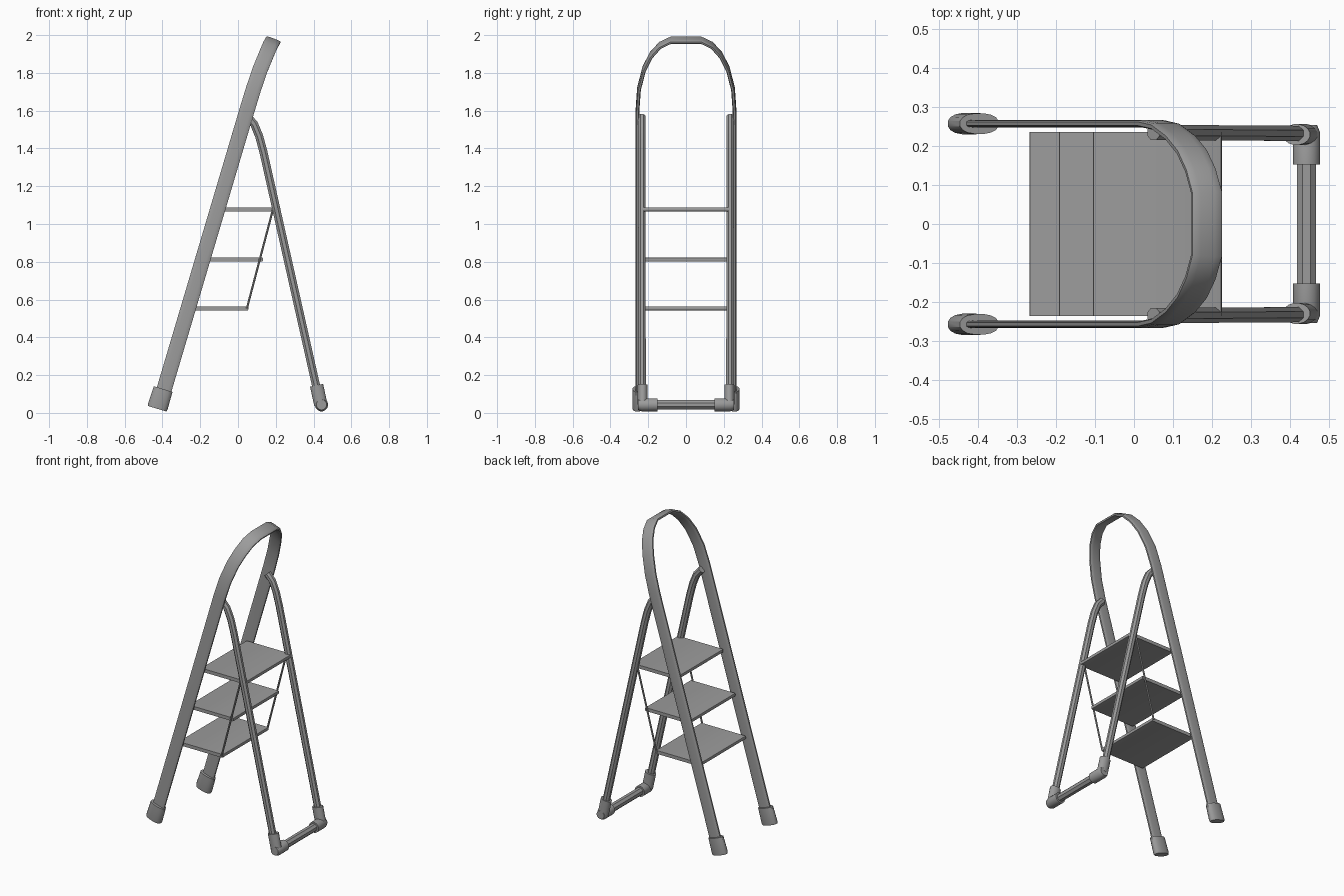
import bpy, bmesh, math
from mathutils import Vector

cube = bpy.data.objects.get("Cube")
if cube:
    bpy.data.objects.remove(cube, do_unlink=True)

GREY = (0.33, 0.33, 0.33, 1)
mat = bpy.data.materials.new("grey_metal")
mat.use_nodes = True
mat.diffuse_color = GREY
mat.node_tree.nodes["Principled BSDF"].inputs["Base Color"].default_value = GREY


def finish(name, bm, angle=35):
    bmesh.ops.recalc_face_normals(bm, faces=bm.faces)
    mesh = bpy.data.meshes.new(name)
    bm.to_mesh(mesh)
    bm.free()
    mesh.materials.append(mat)
    obj = bpy.data.objects.new(name, mesh)
    bpy.context.collection.objects.link(obj)
    bpy.ops.object.select_all(action='DESELECT')
    obj.select_set(True)
    bpy.context.view_layer.objects.active = obj
    bpy.ops.object.shade_smooth_by_angle(angle=math.radians(angle))
    return obj


def sweep(name, path, wide, thick, ref, sides=8, power=1.0, scales=None, angle=35):
    """Sweep a (super)elliptic section along a path; ref steers the wide axis."""
    pts = [Vector(p) for p in path]
    bm = bmesh.new()
    rings = []
    for i, p in enumerate(pts):
        t = Vector()
        if i > 0:
            t += (p - pts[i - 1]).normalized()
        if i < len(pts) - 1:
            t += (pts[i + 1] - p).normalized()
        t.normalize()
        u = Vector(ref)
        u = (u - t * u.dot(t)).normalized()
        v = t.cross(u)
        s = scales[i] if scales else 1
        ring = []
        for k in range(sides):
            a = 2 * math.pi * (k + 0.5) / sides
            c, d = math.cos(a), math.sin(a)
            c = math.copysign(abs(c) ** power, c)
            d = math.copysign(abs(d) ** power, d)
            ring.append(bm.verts.new(p + u * (c * wide * s) + v * (d * thick * s)))
        rings.append(ring)
    for r, q in zip(rings, rings[1:]):
        for k in range(sides):
            j = (k + 1) % sides
            bm.faces.new((r[k], r[j], q[j], q[k]))
    bm.faces.new(rings[0])
    bm.faces.new(rings[-1])
    return finish(name, bm, angle)


# Front rails and the handrail arch as one flat band
half = [(-0.41, 0.257, 0.06), (0.047, 0.257, 1.6), (0.082, 0.249, 1.715),
        (0.118, 0.222, 1.82), (0.148, 0.185, 1.893), (0.17, 0.138, 1.945),
        (0.186, 0.08, 1.973)]
path = half + [(x, -y, z) for x, y, z in reversed(half)]
sweep("rail_and_handrail", path, 0.041, 0.01, (0.94, 0, -0.34), 12, 0.55)

for side, s in (("left", 1), ("right", -1)):
    # Oval shoe on the front rail
    sweep(f"front_shoe_{side}",
          [(-0.428, s * 0.257, 0.022), (-0.425, s * 0.257, 0.032), (-0.396, s * 0.257, 0.126)],
          0.055, 0.028, (0.96, 0, -0.28), 16, 0.85, (0.94, 1, 0.95))
    # Bent rear leg
    sweep(f"rear_leg_{side}",
          [(0.05, s * 0.234, 1.568), (0.085, s * 0.234, 1.53), (0.112, s * 0.234, 1.465),
           (0.135, s * 0.234, 1.38), (0.43, s * 0.232, 0.07)],
          0.023, 0.021, (1, 0, 0.2))
    # Corner fitting: upright sleeve and sideways sleeve
    sweep(f"rear_shoe_{side}",
          [(0.416, s * 0.229, 0.146), (0.438, s * 0.229, 0.045)],
          0.036, 0.027, (1, 0, 0.2), 16)
    sweep(f"crossbar_sleeve_{side}",
          [(0.442, s * 0.152, 0.043), (0.442, s * 0.235, 0.043), (0.442, s * 0.254, 0.043)],
          0.035, 0.035, (1, 0, 0), 16, 1.0, (1, 1, 0.78))
    # Thin rod linking the steps
    sweep(f"step_rod_{side}",
          [(0.185, s * 0.237, 1.077), (0.047, s * 0.237, 0.553)],
          0.006, 0.006, (1, 0, 0.26))

# Rear crossbar
sweep("rear_crossbar", [(0.442, -0.2, 0.043), (0.442, 0.2, 0.043)],
      0.026, 0.026, (1, 0, 0))

# Three treads with softened front and back edges
for name, x0, x1, z in (("lower", -0.268, 0.055, 0.553),
                        ("middle", -0.192, 0.132, 0.812),
                        ("upper", -0.105, 0.225, 1.077)):
    bm = bmesh.new()
    bmesh.ops.create_cube(bm, size=1)
    for v in bm.verts:
        v.co = Vector(((x0 + x1) / 2 + v.co.x * (x1 - x0), v.co.y * 0.47, z + v.co.z * 0.022))
    ends = [e for e in bm.edges if abs(e.verts[0].co.y - e.verts[1].co.y) > 0.1]
    bmesh.ops.bevel(bm, geom=ends, offset=0.006, segments=2, affect='EDGES', profile=0.5)
    finish(f"{name}_step", bm)
